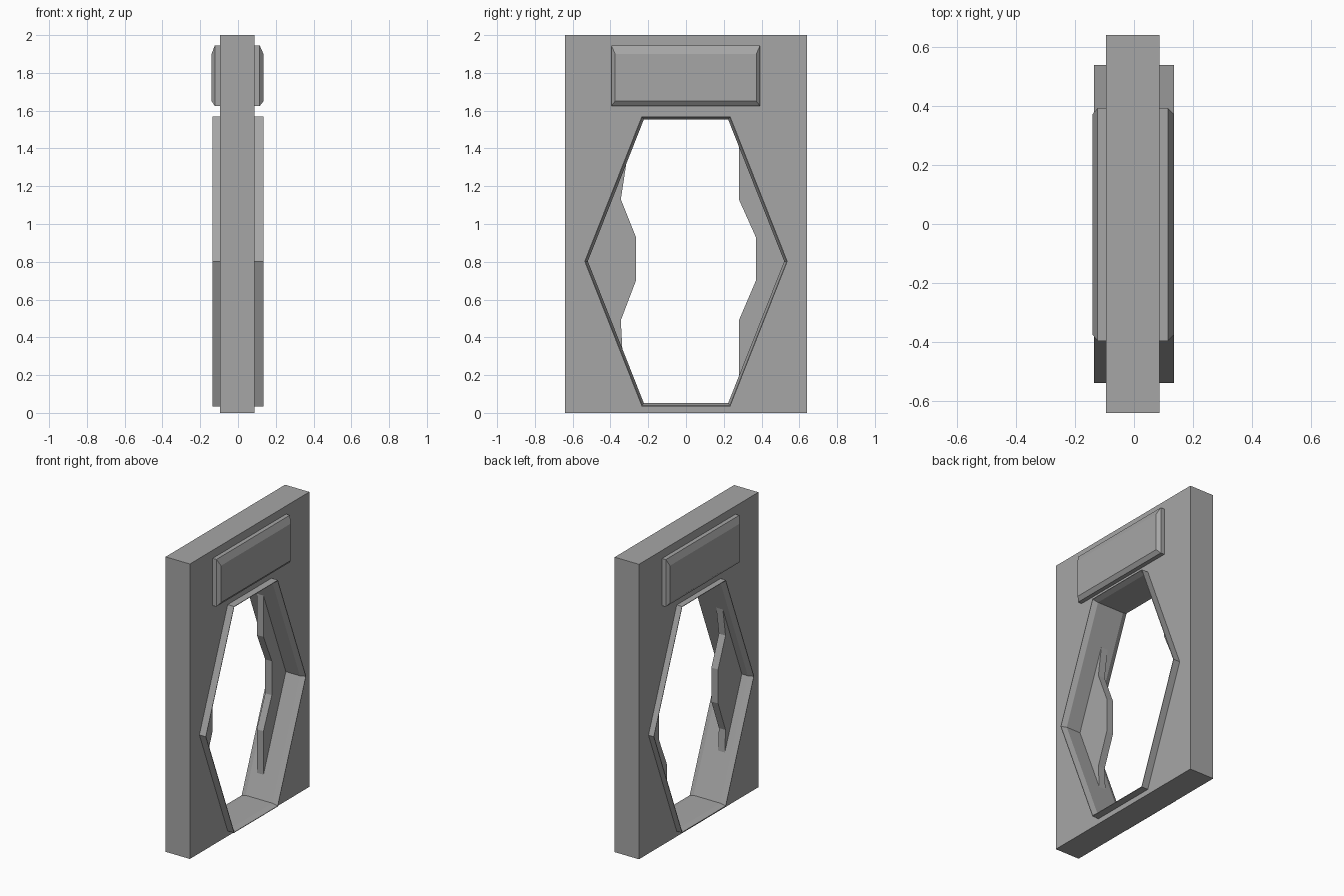
import bpy, bmesh

if "Cube" in bpy.data.objects:
    bpy.data.objects.remove(bpy.data.objects["Cube"])

mat = bpy.data.materials.new("grey")
mat.diffuse_color = (0.38, 0.38, 0.38, 1)
mat.use_nodes = True
mat.node_tree.nodes["Principled BSDF"].inputs["Base Color"].default_value = mat.diffuse_color


def finish(name, bm):
    bmesh.ops.recalc_face_normals(bm, faces=bm.faces)
    me = bpy.data.meshes.new(name)
    bm.to_mesh(me)
    bm.free()
    ob = bpy.data.objects.new(name, me)
    bpy.context.collection.objects.link(ob)
    me.materials.append(mat)
    return ob


def loft(name, rings, ring_closed=False):
    """Join (x, outline) sections; outline points are (y, z)."""
    bm = bmesh.new()
    loops = [[bm.verts.new((x, y, z)) for y, z in pts] for x, pts in rings]
    pairs = list(zip(loops, loops[1:]))
    if ring_closed:
        pairs.append((loops[-1], loops[0]))
    else:
        bm.faces.new(loops[0])
        bm.faces.new(loops[-1])
    for a, b in pairs:
        n = len(a)
        for i in range(n):
            j = (i + 1) % n
            bm.faces.new((a[i], a[j], b[j], b[i]))
    return finish(name, bm)


def rect(y0, y1, z0, z1):
    return [(y0, z0), (y1, z0), (y1, z1), (y0, z1)]


def hexagon(d):
    """Tall hexagon outline moved inward by d."""
    c, h = 0.8025, 0.7675 - d
    s, w = 0.235 - 0.68 * d, 0.538 - 1.076 * d
    return [(-s, c - h), (s, c - h), (w, c), (s, c + h), (-s, c + h), (-w, c)]


# Slab with hexagonal opening
slab = loft("slab", [(-0.095, rect(-0.64, 0.64, 0, 2)),
                     (0.087, rect(-0.64, 0.64, 0, 2))])
cutter = loft("opening_cutter", [(-0.3, hexagon(0.008)), (0.3, hexagon(0.008))])
cutter.hide_render = True
cutter.hide_viewport = True
mod = slab.modifiers.new("opening", 'BOOLEAN')
mod.operation = 'DIFFERENCE'
mod.solver = 'EXACT'
mod.object = cutter

# Opening lining with chamfered raised rims
loft("opening_trim", [(-0.135, hexagon(0)), (-0.135, hexagon(0.004)),
                      (-0.1, hexagon(0.017)), (0.1, hexagon(0.017)),
                      (0.135, hexagon(0.004)), (0.135, hexagon(0))], True)

# Raised plaques on both faces
for name, base, edge, top in (("right_plaque", 0.08, 0.115, 0.135),
                              ("left_plaque", -0.08, -0.123, -0.14)):
    loft(name, [(base, rect(-0.395, 0.392, 1.625, 1.945)),
                (edge, rect(-0.395, 0.392, 1.625, 1.945)),
                (top, rect(-0.375, 0.372, 1.65, 1.9))])

# Wavy fins inside the opening
fins = {
    "back_fin": [(0.28, 0.19), (0.28, 0.49), (0.37, 0.7), (0.37, 0.93),
                 (0.28, 1.13), (0.28, 1.42), (0.53, 0.8025)],
    "front_fin": [(-0.335, 0.3), (-0.345, 0.49), (-0.265, 0.7), (-0.265, 0.93),
                  (-0.345, 1.13), (-0.31, 1.36), (-0.53, 0.8025)],
}
for name, pts in fins.items():
    loft(name, [(-0.055, pts), (-0.005, pts)])
